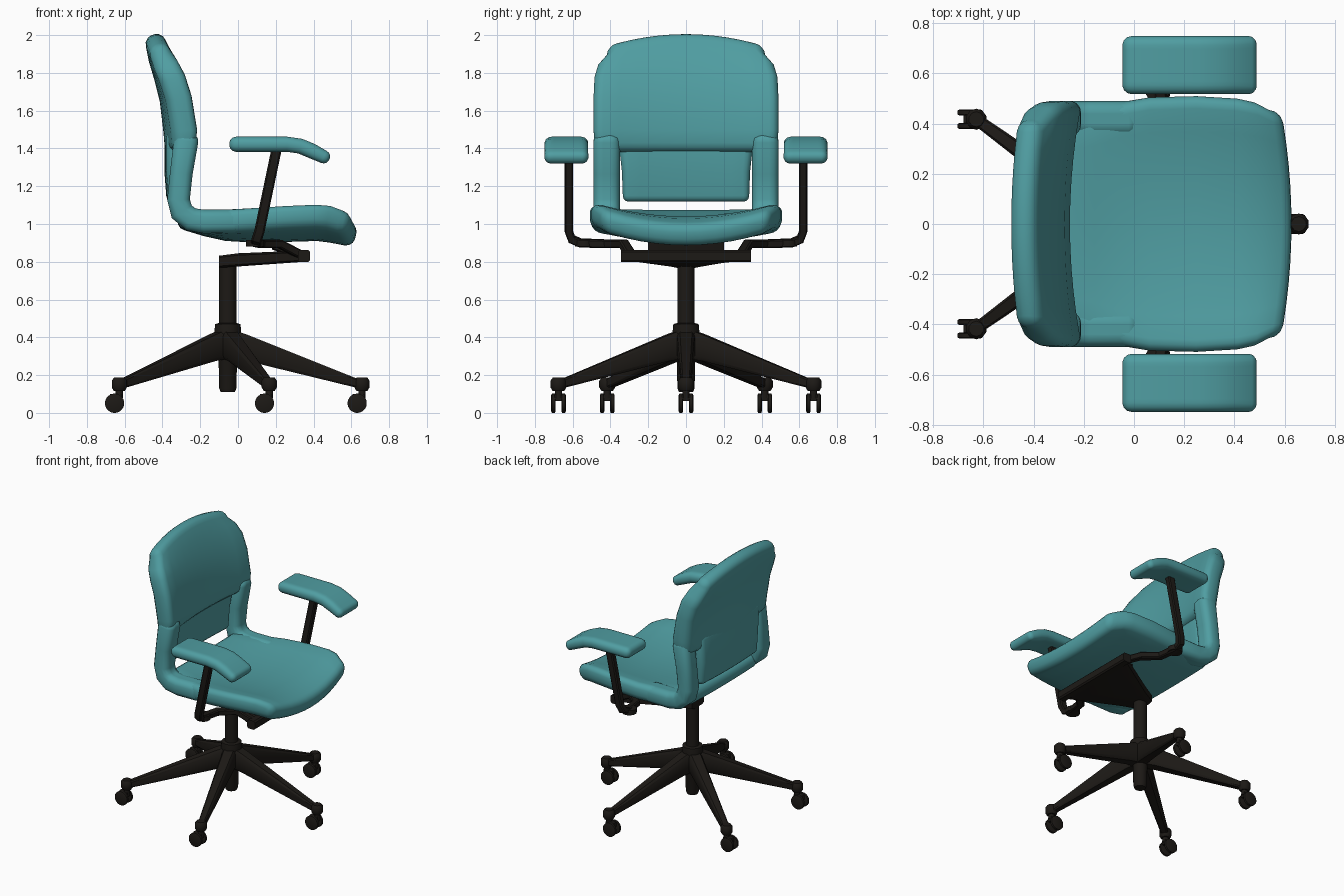
import bpy, bmesh
from math import sin, cos, pi, radians
from mathutils import Vector

if "Cube" in bpy.data.objects:
    bpy.data.objects.remove(bpy.data.objects["Cube"])


def material(name, rgb):
    m = bpy.data.materials.new(name)
    m.diffuse_color = (*rgb, 1)
    m.use_nodes = True
    m.node_tree.nodes["Principled BSDF"].inputs["Base Color"].default_value = m.diffuse_color
    return m


TEAL = material("teal_fabric", (0.08, 0.34, 0.36))
BLACK = material("black_plastic", (0.012, 0.010, 0.008))


def loft(name, rings, mat, angle=35):
    """Skin a list of equal rings; ends closed by quads between mirrored points."""
    bm = bmesh.new()
    vs = [[bm.verts.new(p) for p in r] for r in rings]
    n = len(vs[0])
    for a, b in zip(vs, vs[1:]):
        for i in range(n):
            bm.faces.new((a[i], a[(i + 1) % n], b[(i + 1) % n], b[i]))
    for r in (vs[0], vs[-1]):
        for i in range(n // 2 - 1):
            bm.faces.new((r[i], r[i + 1], r[n - 2 - i], r[n - 1 - i]))
    bmesh.ops.recalc_face_normals(bm, faces=bm.faces)
    me = bpy.data.meshes.new(name)
    bm.to_mesh(me)
    bm.free()
    ob = bpy.data.objects.new(name, me)
    bpy.context.collection.objects.link(ob)
    me.materials.append(mat)
    bpy.ops.object.select_all(action='DESELECT')
    ob.select_set(True)
    bpy.context.view_layer.objects.active = ob
    bpy.ops.object.shade_smooth_by_angle(angle=radians(angle))
    return ob


def slab(name, rows, y0=0, soft=0.045):
    """Cushion along an xz path. Row: x, z, half width, thickness, edge lift, edge bow."""
    pts = [Vector((r[0], r[1])) for r in rows]
    full = []
    for i, r in enumerate(rows):
        t = (pts[min(i + 1, len(pts) - 1)] - pts[max(i - 1, 0)]).normalized()
        steps = [(0, 0)]
        if i in (0, len(rows) - 1):                 # rounded ends
            s = -1 if i == 0 else 1
            steps = [(s * sin(a), 1 - cos(a)) for a in (0, .5, 1.0, 1.45)]
            if i == 0:
                steps.reverse()
        for along, inset in steps:
            rad = min(soft, r[3] * .45)
            full.append((pts[i] + t * along * rad, t, r[2] - inset * rad,
                         r[3] - 2 * inset * rad, r[4], r[5]))
    rings = []
    for p, t, hw, th, lift, bow in full:
        rad = min(soft, th * .45)
        arc = [radians(a) for a in (10, 36, 63, 90)]
        right = [(hw - rad + rad * cos(a), th / 2 - rad + rad * sin(a)) for a in arc]
        top = [(-y, n) for y, n in right]
        top += [((hw - rad) * (k / 5 - 1), th / 2) for k in range(1, 10)]
        top += right[::-1]
        prof = top + [(y, -n) for y, n in top[::-1]]
        nrm = Vector((-t.y, t.x))
        ring = []
        for y, n in prof:
            q = (y / .5) ** 2
            c = p + nrm * (n + lift * q) - t * bow * q
            ring.append((c.x, y + y0, c.y))
        rings.append(ring)
    return loft(name, rings, TEAL, 50)


def box_ring(c, side, up, w, h, ch=.3):
    """Chamfered rectangular section."""
    a, b = 1 - ch, 1
    pr = [(-b, a), (-a, b), (a, b), (b, a), (b, -a), (a, -b), (-a, -b), (-b, -a)]
    return [Vector(c) + side * u * w + up * v * h for u, v in pr]


def bar(name, path, w, h):
    """Chamfered bar following a 3D path."""
    P = [Vector(p) for p in path]
    rings = []
    side = None
    for i, p in enumerate(P):
        t = (P[min(i + 1, len(P) - 1)] - P[max(i - 1, 0)]).normalized()
        ref = side if side else Vector((0, 0, 1)).cross(t)
        side = (ref - t * ref.dot(t)).normalized()
        rings.append(box_ring(p, side, t.cross(side), w, h))
    return loft(name, rings, BLACK)


def lathe(name, c, prof, n=20, axis='Z'):
    """Round part from (radius, height) pairs around c."""
    rings = []
    for r, h in prof:
        ring = []
        for k in range(n):
            a = 2 * pi * (k + .5) / n
            o = (r * cos(a), r * sin(a), h) if axis == 'Z' else (r * cos(a), h, r * sin(a))
            ring.append(Vector(c) + Vector(o))
        rings.append(ring)
    return loft(name, rings, BLACK)


# Seat: dished, front edge bowed and dropping
slab("seat", [
    (-.27, 1.02, .42, .11, .01, 0), (-.17, .995, .44, .12, .03, 0),
    (-.06, .975, .485, .13, .05, 0), (.06, .968, .505, .13, .06, 0),
    (.25, .970, .51, .13, .07, 0), (.42, .975, .50, .13, .075, .01),
    (.50, .965, .485, .13, .08, .04), (.575, .948, .455, .125, .08, .07)], soft=.05)

# Backrest: wide upper cushion and narrow lower panel
slab("backrest", [
    (-.325, 1.43, .485, .13, -.05, 0), (-.325, 1.49, .49, .14, -.05, 0),
    (-.345, 1.66, .49, .14, -.04, 0), (-.375, 1.78, .485, .14, -.03, .02),
    (-.41, 1.88, .465, .13, -.02, .06), (-.435, 1.955, .42, .11, -.01, .10)], soft=.05)
slab("backrest_lower_panel", [
    (-.345, 1.15, .335, .07, -.03, 0), (-.345, 1.28, .34, .09, -.03, 0),
    (-.335, 1.46, .36, .11, -.03, 0)])

for s, tag in ((1, "left"), (-1, "right")):
    # Padded side supports joining seat and back
    slab("back_support_" + tag, [
        (-.275, 1.44, .07, .13, 0, 0), (-.30, 1.27, .07, .12, 0, 0),
        (-.315, 1.13, .07, .12, 0, 0), (-.298, 1.065, .07, .125, 0, 0),
        (-.25, 1.025, .07, .125, 0, 0), (-.18, 1.013, .07, .125, 0, 0),
        (-.02, 1.015, .07, .125, 0, 0)], y0=s * .42)
    # Arm pad and its bent support bar
    slab("arm_pad_" + tag, [
        (-.01, 1.422, .116, .08, 0, 0), (.26, 1.422, .116, .08, 0, 0),
        (.33, 1.412, .116, .08, 0, 0), (.39, 1.387, .116, .08, 0, 0),
        (.455, 1.355, .116, .07, 0, 0)], y0=s * .633)
    bar("arm_frame_" + tag, [
        (.345, s * .29, .83), (.22, s * .33, .895), (.12, s * .42, .895),
        (.095, s * .56, .90), (.10, s * .605, .92), (.113, s * .62, .96),
        (.205, s * .62, 1.40)], .027, .022)
    lathe("arm_bracket_" + tag, (.09, s * .54, .88), [(.05, 0), (.05, .035)], 12)

# Tilt mechanism: tapered plate and front cross bar
Y, Z = Vector((0, 1, 0)), Vector((0, 0, 1))
loft("tilt_plate", [box_ring((-.10, 0, .80), Y, Z, .07, .032),
                    box_ring((.0, 0, .81), Y, Z, .12, .035),
                    box_ring((.35, 0, .83), Y, Z, .33, .030)], BLACK)
bar("front_cross_bar", [(.35, -.345, .83), (.35, .345, .83)], .032, .032)
loft("seat_mount", [box_ring((.34, 0, .835), Y, Z, .20, .025),
                    box_ring((.18, 0, .89), Y, Z, .20, .025)], BLACK)

# Column and hub
CX = -.054
lathe("column", (CX, 0, 0), [(.046, .44), (.046, .80)])
lathe("hub", (CX, 0, 0), [(.038, .11), (.046, .13), (.05, .30), (.068, .34),
                          (.072, .43), (.068, .47), (.05, .475)])

# Five legs with twin-wheel casters
for k in range(5):
    a = 2 * pi * k / 5
    d = Vector((cos(a), sin(a), 0))
    side = Vector((-sin(a), cos(a), 0))
    c = Vector((CX, 0, 0))
    loft(f"base_leg_{k+1}", [box_ring(c + d * r + Z * z, side, Z, w, h) for r, z, w, h in
                             ((.02, .365, .048, .078), (.10, .345, .045, .07),
                              (.69, .155, .024, .024))], BLACK)
    e = c + d * .71
    lathe(f"leg_end_{k+1}", e, [(.03, .115), (.042, .135), (.042, .17), (.03, .187)], 10)
    lathe(f"caster_stem_{k+1}", e, [(.02, .08), (.02, .13)], 12)
    w = e + Vector((-.025, 0, .051))
    bar(f"caster_bridge_{k+1}", [w + Vector((-.025, 0, .03)), w + Vector((.04, 0, .03))],
        .02, .018)
    for s in (-1, 1):
        lathe(f"caster_wheel_{k+1}_{'a' if s < 0 else 'b'}", w + Vector((0, s * .027, 0)),
              [(.042, -.012), (.051, -.008), (.051, .008), (.042, .012)], 24, 'Y')
